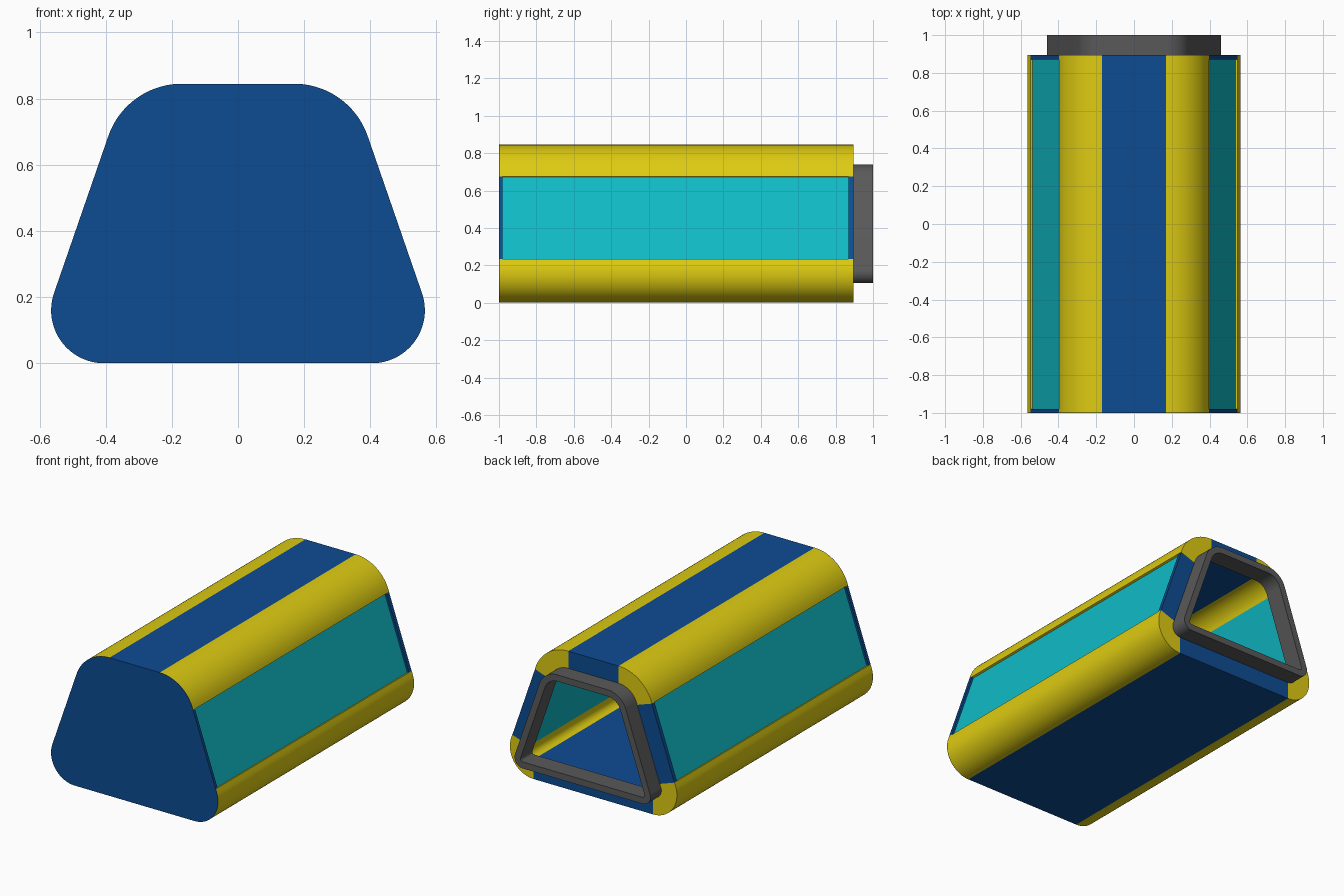
import bpy, bmesh, math

if "Cube" in bpy.data.objects:
    bpy.data.objects.remove(bpy.data.objects["Cube"])

def mat(name, c):
    m = bpy.data.materials.new(name)
    m.diffuse_color = (*c, 1)
    m.use_nodes = True
    m.node_tree.nodes["Principled BSDF"].inputs["Base Color"].default_value = m.diffuse_color
    return m

BLUE = mat("blue", (0.004, 0.072, 0.29))
YELLOW = mat("yellow", (0.73, 0.60, 0.006))
TEAL = mat("teal", (0.005, 0.50, 0.57))
GREY = mat("dark_grey", (0.10, 0.10, 0.10))

# Cross-section: rounded trapezoid from two corner circles per side
BX, BZ, BR = 0.405, 0.16, 0.16      # bottom corner
TX, TZ, TR = 0.17, 0.61, 0.235      # top corner
PHI = math.atan2(BZ - TZ, BX - TX) + math.acos((TR - BR) / math.hypot(BX - TX, BZ - TZ))
WALL = 0.12
Y0, Y1 = -0.998, 0.895
N = 24

def arc(cx, cz, r, a0, a1, n=N):
    return [(cx + r * math.cos(a0 + (a1 - a0) * i / n),
             cz + r * math.sin(a0 + (a1 - a0) * i / n)) for i in range(n + 1)]

def bottom(d):
    return arc(BX, BZ, BR - d, -math.pi / 2, PHI)

def top(d):
    return arc(TX, TZ, TR - d, PHI, math.pi / 2)

def outline(d):
    right = bottom(d) + top(d)
    return right + [(-x, z) for x, z in reversed(right)]

def along(p, s):
    """Move a point up the sloping side by s."""
    return (p[0] - math.sin(PHI) * s, p[1] + math.cos(PHI) * s)

def finish(name, bm, m):
    bmesh.ops.recalc_face_normals(bm, faces=bm.faces)
    me = bpy.data.meshes.new(name)
    bm.to_mesh(me)
    bm.free()
    me.materials.append(m)
    ob = bpy.data.objects.new(name, me)
    bpy.context.collection.objects.link(ob)
    bpy.ops.object.select_all(action='DESELECT')
    ob.select_set(True)
    bpy.context.view_layer.objects.active = ob
    bpy.ops.object.shade_smooth_by_angle(angle=math.radians(30))
    return ob

def plate(name, pts, y0, y1, m):
    """Solid extrusion of a profile along y."""
    bm = bmesh.new()
    f = bm.faces.new([bm.verts.new((x, y0, z)) for x, z in pts])
    g = bmesh.ops.extrude_face_region(bm, geom=[f])["geom"]
    for v in g:
        if isinstance(v, bmesh.types.BMVert):
            v.co.y = y1
    return finish(name, bm, m)

def strip(name, outer, inner, y0, y1, m, closed=False):
    """Wall between two matching curves, extruded along y."""
    bm = bmesh.new()
    rows = [[bm.verts.new((x, y, z)) for x, z in c]
            for c, y in ((outer, y0), (outer, y1), (inner, y1), (inner, y0))]
    n = len(outer)
    for k in range(4):
        a, b = rows[k], rows[(k + 1) % 4]
        for i in range(n if closed else n - 1):
            j = (i + 1) % n
            bm.faces.new((a[i], a[j], b[j], b[i]))
    if not closed:
        bm.faces.new([r[0] for r in rows])
        bm.faces.new([r[-1] for r in rows])
    return finish(name, bm, m)

def flip(pts, s):
    return [(x * s, z) for x, z in pts]

LOW, HIGH = 0.022, -0.012           # corner lips reaching onto the sloping sides
for s, side in ((1, "right"), (-1, "left")):
    # Yellow rounded corner rails
    def low_rail(d):
        p = bottom(d)
        return flip(p + [along(p[-1], LOW)], s)
    def high_rail(d):
        p = top(d)
        return flip([along(p[0], HIGH)] + p, s)
    strip("bottom_rail_" + side, low_rail(0), low_rail(WALL), Y0, Y1, YELLOW)
    strip("top_rail_" + side, high_rail(0), high_rail(WALL), Y0, Y1, YELLOW)

    # Sloping sides: recessed teal panel with a blue band at each end
    def slope(d):
        return flip([along(bottom(d)[-1], LOW), along(top(d)[0], HIGH)], s)
    strip("side_panel_" + side, slope(0.013), slope(WALL), -0.98, 0.87, TEAL)
    strip("side_front_band_" + side, slope(0.001), slope(WALL), Y0, -0.98, BLUE)
    strip("side_back_band_" + side, slope(0.001), slope(WALL), 0.87, Y1, BLUE)

# Blue floor and roof
zt = TZ + TR
strip("floor", [(-BX, 0), (BX, 0)], [(-BX, WALL), (BX, WALL)], Y0, Y1, BLUE)
strip("roof", [(-TX, zt), (TX, zt)], [(-TX, zt - WALL), (TX, zt - WALL)], Y0, Y1, BLUE)

# Blue front wall: thin face plate with a plug behind it
plate("front_face", outline(0), -1.0, Y0, BLUE)
plate("front_plug", outline(WALL - 0.002), Y0, -0.98, BLUE)

# Grey collar around the open back
strip("back_collar", outline(0.105), outline(0.145), 0.885, 1.0, GREY, closed=True)
